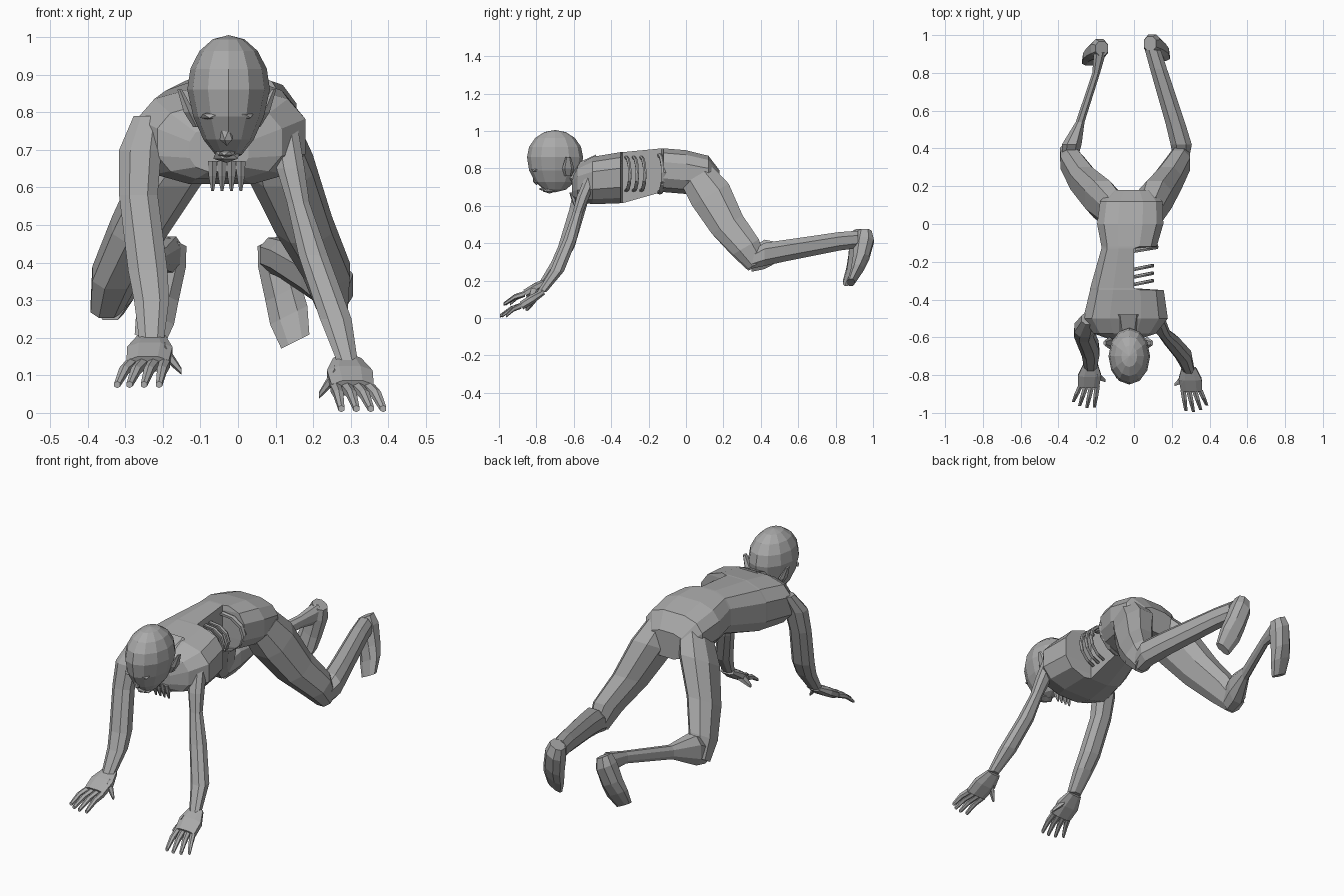
import bpy
import bmesh
import math
from mathutils import Vector

cube = bpy.data.objects.get("Cube")
if cube:
    bpy.data.objects.remove(cube, do_unlink=True)

grey = bpy.data.materials.new("plain grey")
grey.use_nodes = True
colour = (.4, .4, .4, 1)
grey.diffuse_color = colour
grey.node_tree.nodes["Principled BSDF"].inputs["Base Color"].default_value = colour

X, Y, Z = Vector((1, 0, 0)), Vector((0, 1, 0)), Vector((0, 0, 1))


def add_part(name, bm):
    """Turn a finished bmesh into a grey object."""
    bmesh.ops.recalc_face_normals(bm, faces=bm.faces)
    mesh = bpy.data.meshes.new(name)
    bm.to_mesh(mesh)
    bm.free()
    mesh.materials.append(grey)
    part = bpy.data.objects.new(name, mesh)
    bpy.context.scene.collection.objects.link(part)
    return part


def loft(name, stations, across=X, upward=Y, sides=8, power=.85):
    """Skin a tube through stations of centre, half width and half depth."""
    bm = bmesh.new()
    rings = []
    for centre, width, depth in stations:
        ring = []
        for step in range(sides):
            angle = math.tau * (step + .5) / sides
            c, s = math.cos(angle), math.sin(angle)
            c = math.copysign(abs(c) ** power, c)
            s = math.copysign(abs(s) ** power, s)
            ring.append(bm.verts.new(Vector(centre) + across * width * c + upward * depth * s))
        rings.append(ring)
    for low, high in zip(rings, rings[1:]):
        for step in range(sides):
            after = (step + 1) % sides
            bm.faces.new((low[step], low[after], high[after], high[step]))
    bm.faces.new(rings[0])
    bm.faces.new(rings[-1])
    return add_part(name, bm)


def limb(name, path, widths, flatness=1, across=X, upward=Y, sides=8):
    """Loft whose depth keeps a fixed ratio to its width."""
    stations = [(centre, width, width * flatness) for centre, width in zip(path, widths)]
    return loft(name, stations, across, upward, sides)


def ball(name, centre, size):
    """Faceted ellipsoid for small features."""
    bm = bmesh.new()
    bmesh.ops.create_icosphere(bm, subdivisions=1, radius=1)
    bmesh.ops.scale(bm, vec=size, verts=bm.verts)
    bmesh.ops.translate(bm, vec=centre, verts=bm.verts)
    return add_part(name, bm)


# Torso: the open left flank is cut back to an inner wall
torso_rows = [
    (-.61, .7, .08, .06),
    (-.58, .72, .17, .1),
    (-.5, .735, .23, .13),
    (-.35, .75, .2, .14),
    (-.34, .75, .2, .14),
    (-.13, .79, .15, .12),
    (-.12, .79, .15, .12),
    (0, .78, .18, .12),
    (.12, .76, .17, .11),
    (.18, .72, .11, .07),
]
torso = loft("torso", [((y / 20 - .02, y, z), width, depth) for y, z, width, depth in torso_rows],
             upward=Z, sides=12, power=.75)
for vert in torso.data.vertices:
    if -.345 < vert.co.y < -.125:
        vert.co.x = min(vert.co.x, 0)

# Neck
limb("neck", [(-.03, -.68, .77), (-.03, -.58, .77), (-.03, -.48, .79)], (.05, .07, .1), .9, upward=Z)

# Head: a coarse globe, drawn down and narrowed towards the chin
bm = bmesh.new()
bmesh.ops.create_uvsphere(bm, u_segments=12, v_segments=8, radius=1)
head_centre = Vector((-.025, -.7, .86))
for vert in bm.verts:
    x, y, z = vert.co
    if z < 0:
        x *= 1 + z / 5
        z *= 1.3
    vert.co = head_centre + Vector((x * .11, y * .15, z * .145))
add_part("head", bm)

# Face
middle = -.03
ball("nose", (middle, -.8, .74), (.02, .02, .03))
ball("mouth", (middle, -.765, .69), (.025, .02, .01))
ball("chin", (middle, -.73, .685), (.04, .04, .02))
for side in (-1, 1):
    ball("brow", (middle + side * .035, -.8, .79), (.04, .03, .012))
    # Ear: a flat shell flaring outwards
    limb("ear", [(middle + side * out, -.63, z) for out, z in ((.08, .76), (.1, .8), (.125, .86))],
         (.01, .016, .007), 2, sides=6)

# Loose strands below the throat
for step in range(4):
    x = middle + (step - 1.5) * .025
    limb("throat_strand", [(x, -.61, .67), (x, -.6, .63), (x, -.59, .59)], (.014, .012, .004), sides=6)


def hoop(name, y, reach, height, thickness):
    """Half ring bulging out of the open flank."""
    angles = [math.pi * step / 6 for step in range(7)]
    path = [(reach * math.sin(a), y + math.sin(a) / 50, .77 + height * math.cos(a)) for a in angles]
    return limb(name, path, [thickness] * len(path), across=Y, upward=(X + Z) * .7, sides=6)


# Exposed ribs and the torn rim of the hip
for step in range(3):
    hoop("rib", -.32 + step * .04, .1, .09, .01)
hoop("hip_rim", -.14, .12, .1, .014)

# Arms, from shoulder to wrist
limb("right_arm",
     [(-.24, -.5, .79), (-.26, -.55, .7), (-.265, -.58, .58), (-.24, -.64, .38), (-.23, -.68, .3),
      (-.23, -.75, .2)],
     (.04, .06, .055, .056, .05, .036), .85)
limb("left_arm",
     [(.12, -.5, .77), (.14, -.55, .65), (.16, -.58, .56), (.2, -.62, .42), (.26, -.69, .25),
      (.29, -.77, .14)],
     (.04, .04, .032, .042, .045, .03), .9)


def hand(name, wrist, knuckles, outward):
    """Palm, four fanned fingers and a thumb pointing inwards."""
    wrist, knuckles, outward = Vector(wrist), Vector(knuckles), X * outward
    middle_of_palm = wrist.lerp(knuckles, .5)
    limb(name + "_palm", [wrist, middle_of_palm, knuckles], (.04, .065, .06), .4,
         upward=Vector((0, -.4, .9)))
    for number in range(4):
        fan = math.radians(45 - 20 * number)
        base = knuckles + outward * (.045 - .03 * number)
        tip = knuckles + (outward * math.sin(fan) - Y * math.cos(fan)) * .115 - Z * .055
        limb(name + "_finger", [base, base.lerp(tip, .5) + Z / 100, tip], (.016, .014, .009),
             upward=Z, sides=6)
    root = middle_of_palm - outward * .04
    thumb = knuckles - outward * .09 + Y * .03 - Z * .02
    limb(name + "_thumb", [root, root.lerp(thumb, .6), thumb], (.024, .016, .009),
         across=Y, upward=Z, sides=6)


hand("right_hand", (-.23, -.74, .2), (-.24, -.86, .13), -1)
hand("left_hand", (.29, -.76, .14), (.305, -.88, .066), 1)

# Thighs, cut square to their slope
slope = Vector((0, .85, .5))
thigh_widths = (.08, .095, .08, .067, .045)
limb("right_thigh",
     [(-.1, .06, .76), (-.17, .13, .66), (-.26, .22, .5), (-.325, .32, .37), (-.35, .38, .28)],
     thigh_widths, 1.3, upward=slope)
limb("left_thigh",
     [(.08, .06, .76), (.11, .13, .66), (.175, .22, .5), (.235, .32, .38), (.25, .38, .29)],
     thigh_widths, 1.3, upward=slope)

# Shins, trailing behind the knees
limb("right_shin",
     [(-.34, .35, .31), (-.33, .42, .34), (-.285, .54, .36), (-.2, .8, .41), (-.18, .91, .42)],
     (.045, .056, .025, .022, .035), 1.5, upward=Z)
limb("left_shin",
     [(.25, .35, .31), (.25, .42, .34), (.22, .53, .36), (.13, .82, .41), (.1, .92, .42)],
     (.045, .06, .056, .048, .045), 1.1, upward=Z)


def foot(name, heel_x, heel_y, lean):
    """Foot hanging toes down from the heel, rolled and leaning sideways."""
    path = [(heel_x + lean * drop, heel_y - drop * drop, .46 - drop) for drop in (0, .05, .14, .2, .27)]
    stations = zip(path, (.035, .047, .05, .053, .04), (.04, .055, .046, .034, .02))
    return loft(name, stations, across=X + Z * lean * 2)


foot("right_foot", -.17, .93, -.25)
foot("left_foot", .085, .955, .25)
